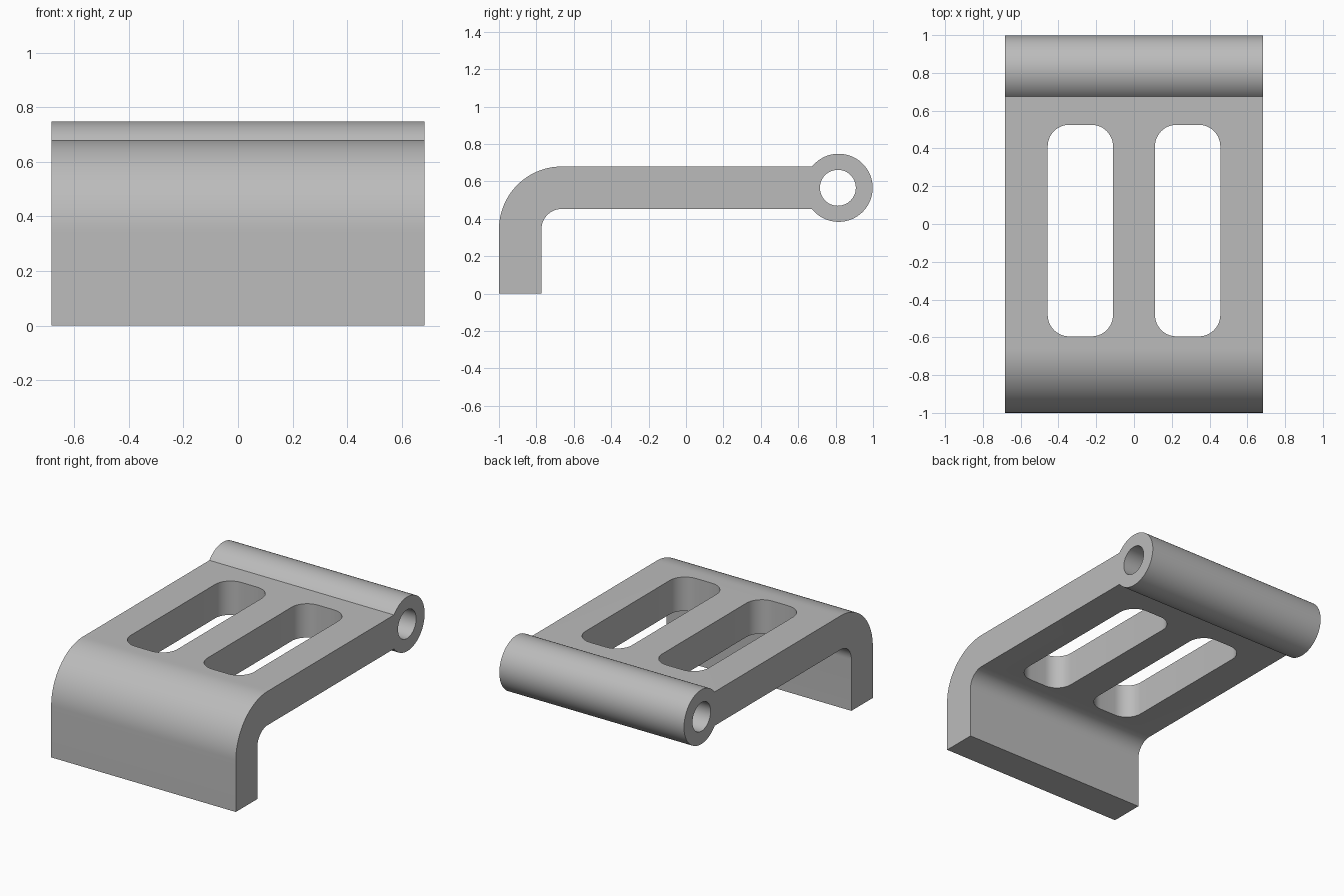
import bpy, bmesh
from math import sin, cos, asin, pi, radians
from mathutils import Vector

HALF_W = 0.684                      # half width of the bracket
TOP, BOTTOM = 0.68, 0.453           # plate heights
BEND = (-0.664, 0.344)              # bend centre (y, z)
KNUCKLE, KNUCKLE_R = (0.816, 0.566), 0.182

if "Cube" in bpy.data.objects:
    bpy.data.objects.remove(bpy.data.objects["Cube"])

metal = bpy.data.materials.new("light grey metal")
metal.use_nodes = True
grey = (0.5, 0.5, 0.5, 1)
metal.diffuse_color = grey
metal.node_tree.nodes["Principled BSDF"].inputs["Base Color"].default_value = grey


def arc(centre, radius, start, end, steps):
    """Points on an arc, angles in radians."""
    angles = [start + (end - start) * i / steps for i in range(steps + 1)]
    return [(centre[0] + radius * cos(a), centre[1] + radius * sin(a)) for a in angles]


def prism(name, outline, place, depth):
    """Extrude a closed outline along depth."""
    bm = bmesh.new()
    face = bm.faces.new([bm.verts.new(place(u, v)) for u, v in outline])
    moved = bmesh.ops.extrude_face_region(bm, geom=[face])["geom"]
    bmesh.ops.translate(bm, vec=Vector(depth),
                        verts=[g for g in moved if isinstance(g, bmesh.types.BMVert)])
    bmesh.ops.recalc_face_normals(bm, faces=bm.faces)
    mesh = bpy.data.meshes.new(name)
    bm.to_mesh(mesh)
    bm.free()
    mesh.materials.append(metal)
    obj = bpy.data.objects.new(name, mesh)
    bpy.context.collection.objects.link(obj)
    return obj


def cut(target, cutter):
    """Subtract the cutter and remove it."""
    cutter.hide_render = True
    mod = target.modifiers.new("cut", 'BOOLEAN')
    mod.operation, mod.solver, mod.object = 'DIFFERENCE', 'EXACT', cutter
    bpy.ops.object.modifier_apply(modifier=mod.name)
    bpy.data.objects.remove(cutter)


# Bent plate with a rolled knuckle, as one side profile
inner_r, outer_r = BOTTOM - BEND[1], TOP - BEND[1]
up = asin((TOP - KNUCKLE[1]) / KNUCKLE_R)
down = asin((KNUCKLE[1] - BOTTOM) / KNUCKLE_R)
profile = [(BEND[0] - outer_r, 0), (BEND[0] - inner_r, 0)]
profile += arc(BEND, inner_r, pi, pi / 2, 16)
profile += arc(KNUCKLE, KNUCKLE_R, down - pi, pi - up, 64)
profile += arc(BEND, outer_r, pi / 2, pi, 24)
bracket = prism("hinge_bracket", profile, lambda y, z: (-HALF_W, y, z), (2 * HALF_W, 0, 0))
bpy.context.view_layer.objects.active = bracket
bracket.select_set(True)

# Pin hole through the knuckle
hole = arc((0.812, 0.566), 0.096, 0, 2 * pi, 48)[:-1]
cut(bracket, prism("pin_hole_cutter", hole, lambda y, z: (-1, y, z), (2, 0, 0)))

# Two rounded slots through the plate
SLOT_X, SLOT_Y, HALF_X, HALF_Y, CORNER = 0.284, -0.035, 0.173, 0.56, 0.114
for side in (-1, 1):
    slot = []
    for i, (sx, sy) in enumerate([(1, 1), (-1, 1), (-1, -1), (1, -1)]):
        centre = (side * SLOT_X + sx * (HALF_X - CORNER), SLOT_Y + sy * (HALF_Y - CORNER))
        slot += arc(centre, CORNER, i * pi / 2, (i + 1) * pi / 2, 12)
    cut(bracket, prism("slot_cutter", slot, lambda x, y: (x, y, 0.4), (0, 0, 0.4)))

bpy.ops.object.shade_smooth_by_angle(angle=radians(30))
